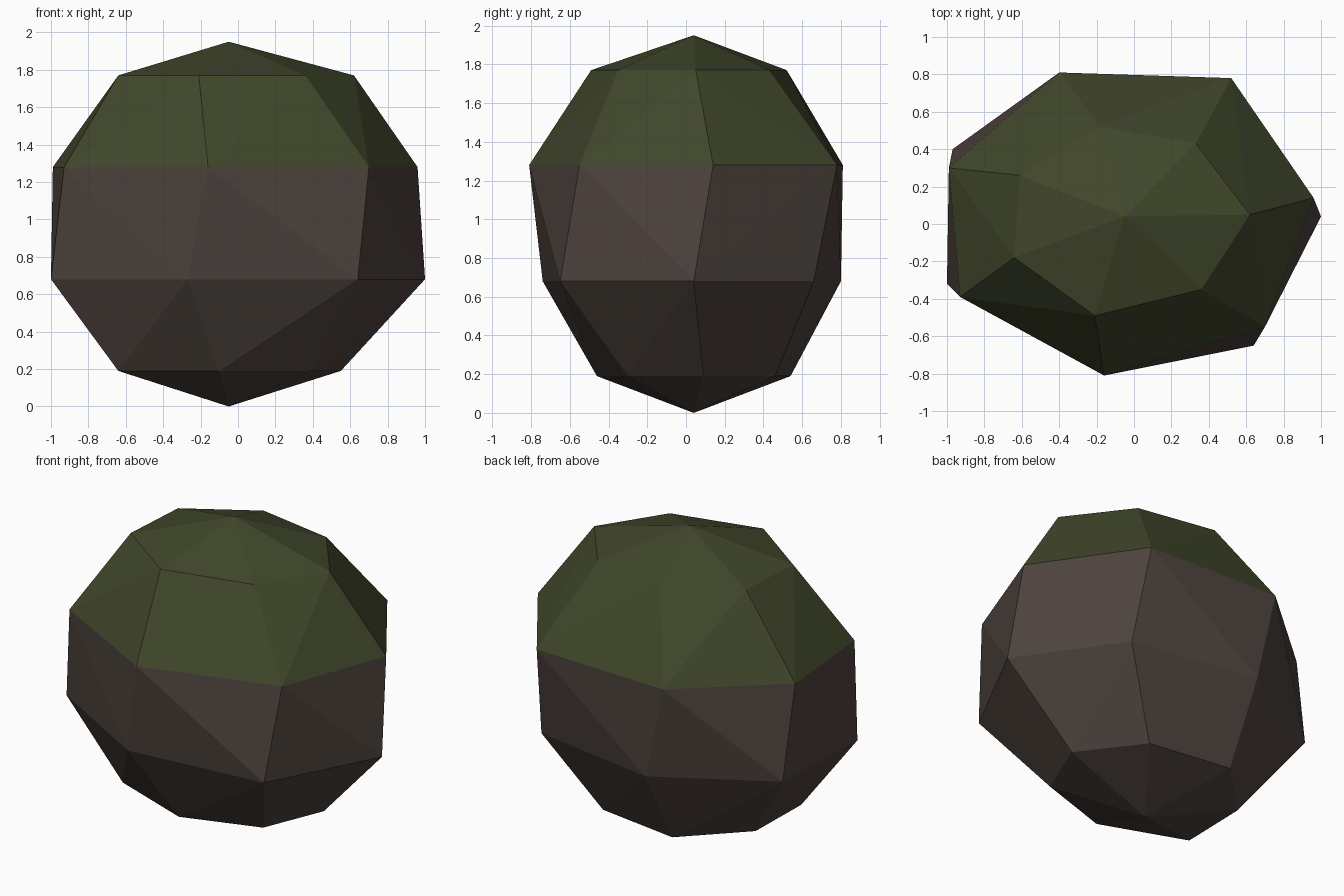
import bpy, bmesh

if "Cube" in bpy.data.objects:
    bpy.data.objects.remove(bpy.data.objects["Cube"])

def material(name, rgb):
    m = bpy.data.materials.new(name)
    m.diffuse_color = (*rgb, 1)
    m.use_nodes = True
    m.node_tree.nodes["Principled BSDF"].inputs["Base Color"].default_value = m.diffuse_color
    return m

# seven-sided uneven rings, from the ground up: height -> (x, y) corners
rings = {
    0.00: [(-.05, .04)],
    0.19: [(.55, .09), (.27, .46), (-.28, .54), (-.63, .19), (-.64, -.26), (-.10, -.46), (.39, -.30)],
    0.68: [(1.0, .04), (.57, .66), (-.27, .80), (-.97, .40), (-1.0, -.32), (-.27, -.74), (.64, -.65)],
    1.28: [(.96, .14), (.52, .78), (-.40, .81), (-.99, .30), (-.93, -.39), (-.16, -.81), (.70, -.55)],
    1.77: [(.62, .05), (.33, .43), (-.18, .52), (-.61, .26), (-.64, -.18), (-.21, -.49), (.36, -.35)],
    1.95: [(-.05, .04)],
}
MOSS_LINE = 1.28

# boulder: convex faceted shell over the rings
bm = bmesh.new()
for z, corners in rings.items():
    for x, y in corners:
        bm.verts.new((x, y, z))
bmesh.ops.convex_hull(bm, input=bm.verts[:])
bmesh.ops.recalc_face_normals(bm, faces=bm.faces[:])

# moss covers every face above the moss line
for f in bm.faces:
    f.smooth = False
    f.material_index = int(f.calc_center_median().z > MOSS_LINE)

mesh = bpy.data.meshes.new("mossy_boulder")
bm.to_mesh(mesh)
bm.free()
mesh.materials.append(material("dark brown stone", (.075, .056, .047)))
mesh.materials.append(material("moss green", (.052, .062, .024)))
boulder = bpy.data.objects.new("mossy_boulder", mesh)
bpy.context.collection.objects.link(boulder)
